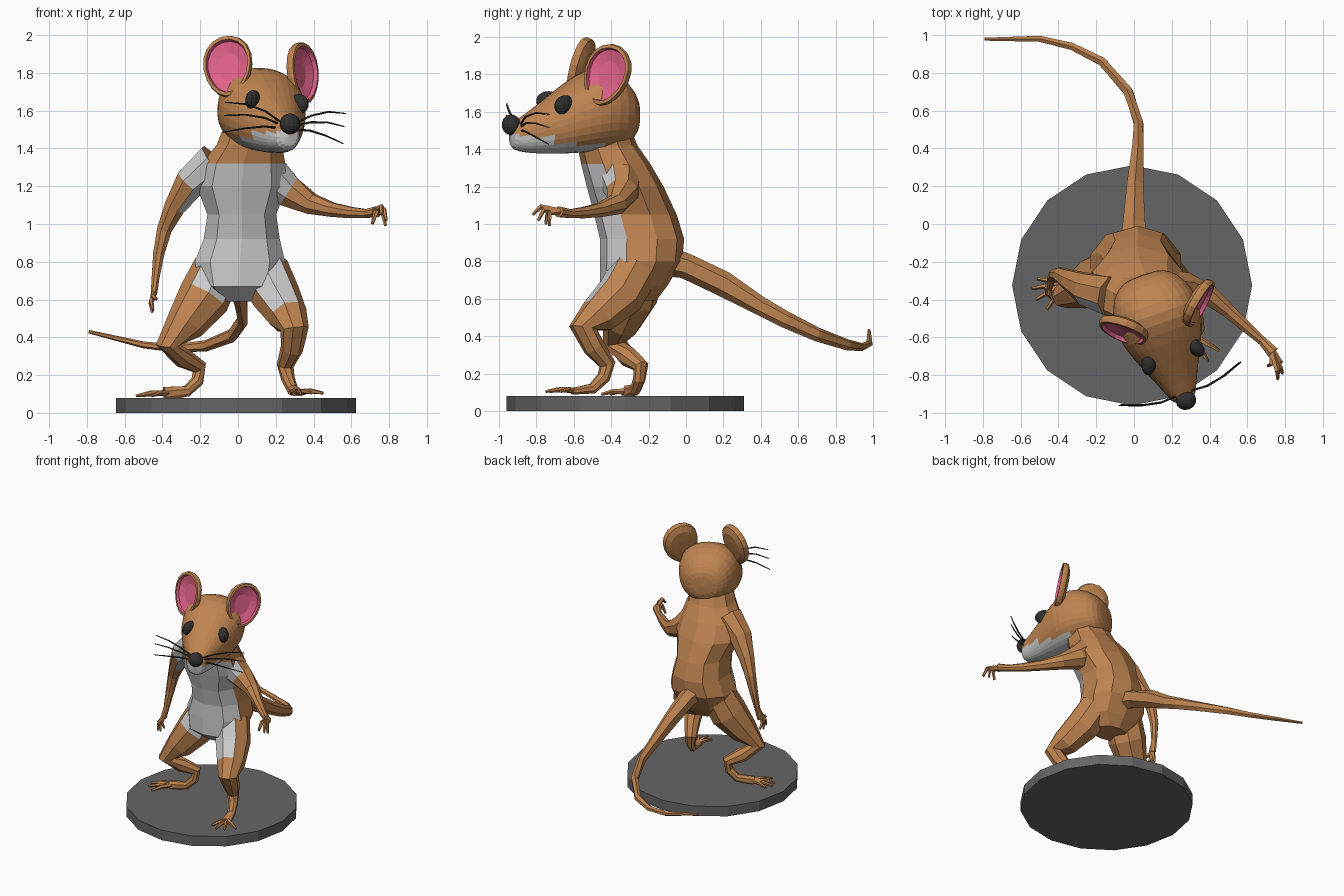
import bpy, bmesh
from math import cos, sin, pi, radians, copysign
from mathutils import Vector as V, Matrix as M


def material(name, r, g, b):
    m = bpy.data.materials.new(name)
    m.diffuse_color = (r, g, b, 1)
    return m


FUR = material("fur", 0.52, 0.23, 0.08)
BELLY = material("belly", 0.62, 0.62, 0.62)
PINK = material("ear_pink", 0.75, 0.12, 0.25)
DARK = material("dark", 0.03, 0.03, 0.03)
STONE = material("stone", 0.13, 0.13, 0.13)


def finish(name, bm, mats, matrix=None):
    bmesh.ops.recalc_face_normals(bm, faces=bm.faces)
    me = bpy.data.meshes.new(name)
    bm.to_mesh(me)
    bm.free()
    ob = bpy.data.objects.new(name, me)
    bpy.context.collection.objects.link(ob)
    for m in mats:
        me.materials.append(m)
    if matrix:
        ob.matrix_world = matrix
    return ob


def bridge(bm, rings):
    """Skin rings of vertices, returning a face list per band."""
    bands = []
    for a, b in zip(rings, rings[1:]):
        n = len(a)
        bands.append([bm.faces.new((a[i], a[(i + 1) % n], b[(i + 1) % n], b[i])) for i in range(n)])
    return bands + [[bm.faces.new(rings[0])], [bm.faces.new(rings[-1])]]


def add_loft(bm, pts, n, ref, axis=None, power=2.0):
    """pts: (x, y, z, r) or (x, y, z, r_side, r_ref)."""
    cs = [V(p[:3]) for p in pts]
    rings = []
    for i, p in enumerate(pts):
        t = V(axis) if axis else (cs[min(i + 1, len(cs) - 1)] - cs[max(i - 1, 0)])
        t.normalize()
        side = t.cross(V(ref)).normalized()
        up = side.cross(t)
        ring = []
        for k in range(n):
            a = 2 * pi * (k + 0.5) / n
            c, s = (copysign(abs(f) ** (2 / power), f) for f in (cos(a), sin(a)))
            ring.append(bm.verts.new(cs[i] + side * c * p[3] + up * s * p[-1]))
        rings.append(ring)
    bridge(bm, rings)


def lofts(name, paths, n, ref, mats=(FUR,), matrix=None, **kw):
    bm = bmesh.new()
    for p in paths:
        add_loft(bm, p, n, ref, **kw)
    return finish(name, bm, mats, matrix)


def paint(ob, test):
    for f in ob.data.polygons:
        if test(f.center, f.normal):
            f.material_index = 1


def digits(name, root, tips, lift, r, ref):
    """Toes or fingers: jointed tubes from one root."""
    root = V(root)
    paths = []
    for tip in tips:
        tip = V(tip)
        mid = root.lerp(tip, 0.55) + V(lift)
        paths.append([(*root, r * 1.2), (*mid, r), (*tip, r * 0.55)])
    return lofts(name, paths, 5, ref)


def ball(name, loc, scale, matrix, mat, rot=0):
    bm = bmesh.new()
    bmesh.ops.create_uvsphere(bm, u_segments=14, v_segments=9, radius=1)
    bm.transform(M.Translation(loc) @ M.Rotation(rot, 4, 'Z') @ M.Diagonal((*scale, 1)))
    return finish(name, bm, [mat], matrix)


# base disc
bm = bmesh.new()
bmesh.ops.create_cone(bm, cap_ends=True, segments=16, radius1=0.635, radius2=0.635, depth=0.08,
                      matrix=M.Translation((-0.01, -0.325, 0.04)))
finish("base", bm, [STONE])

# torso
torso = lofts("torso", [[
    (0.01, -0.26, 0.59, 0.12, 0.10), (0.01, -0.28, 0.67, 0.22, 0.18),
    (0.01, -0.24, 0.80, 0.25, 0.22), (0.02, -0.235, 0.92, 0.21, 0.225),
    (0.02, -0.27, 1.05, 0.19, 0.22), (0.02, -0.325, 1.20, 0.25, 0.205),
    (0.03, -0.375, 1.32, 0.23, 0.185), (0.06, -0.42, 1.42, 0.18, 0.16),
    (0.09, -0.44, 1.52, 0.17, 0.14)]], 10, (0, -1, 0), (FUR, BELLY), axis=(0, 0, 1), power=2.3)
paint(torso, lambda c, n: n.y < -0.5 and 0.6 < c.z < 1.34)

# legs
left_leg = lofts("left_leg", [[
    (-0.11, -0.25, 0.76, 0.13), (-0.18, -0.29, 0.61, 0.14), (-0.28, -0.345, 0.47, 0.105),
    (-0.37, -0.38, 0.36, 0.065), (-0.29, -0.31, 0.29, 0.055), (-0.205, -0.24, 0.24, 0.042),
    (-0.215, -0.25, 0.17, 0.034), (-0.27, -0.27, 0.115, 0.03),
    (-0.39, -0.32, 0.10, 0.04, 0.018)]], 8, (0.5, -0.86, 0), (FUR, BELLY))
right_leg = lofts("right_leg", [[
    (0.14, -0.27, 0.76, 0.13), (0.20, -0.35, 0.62, 0.13), (0.265, -0.47, 0.51, 0.105),
    (0.30, -0.55, 0.445, 0.075), (0.285, -0.49, 0.34, 0.06), (0.25, -0.42, 0.25, 0.045),
    (0.265, -0.44, 0.18, 0.036), (0.29, -0.50, 0.12, 0.03),
    (0.32, -0.61, 0.105, 0.018, 0.04)]], 8, (0.95, 0.3, 0), (FUR, BELLY))
for leg in (left_leg, right_leg):
    paint(leg, lambda c, n: n.y < -0.5 and c.z > 0.6)
digits("left_toes", (-0.37, -0.31, 0.105), [(-0.51, -0.29, 0.09), (-0.54, -0.34, 0.09), (-0.52, -0.40, 0.09),
       (-0.46, -0.45, 0.09)], (0, 0, 0.008), 0.014, (0, 0, 1))
digits("right_toes", (0.315, -0.59, 0.11), [(0.27, -0.72, 0.105), (0.33, -0.75, 0.105), (0.39, -0.73, 0.105),
       (0.45, -0.67, 0.105)], (0, 0, 0.008), 0.014, (0, 0, 1))

# arms
left_arm = lofts("left_arm", [[
    (-0.12, -0.38, 1.33, 0.11), (-0.25, -0.345, 1.22, 0.09), (-0.335, -0.30, 1.09, 0.06),
    (-0.39, -0.27, 0.97, 0.042), (-0.42, -0.27, 0.84, 0.032), (-0.437, -0.29, 0.71, 0.022),
    (-0.445, -0.32, 0.63, 0.018, 0.036)]], 8, (0, -1, 0), (FUR, BELLY))
right_arm = lofts("right_arm", [[
    (0.13, -0.36, 1.28, 0.13), (0.27, -0.34, 1.17, 0.09), (0.39, -0.37, 1.105, 0.058),
    (0.50, -0.46, 1.075, 0.040), (0.60, -0.55, 1.06, 0.032), (0.68, -0.62, 1.055, 0.025),
    (0.735, -0.68, 1.065, 0.035, 0.03)]], 8, (0, 0, 1), (FUR, BELLY))
for arm in (left_arm, right_arm):
    paint(arm, lambda c, n: n.y < -0.4 and abs(c.x) < 0.29)
digits("left_fingers", (-0.445, -0.32, 0.64), [(-0.45, -0.30, 0.54), (-0.455, -0.34, 0.53), (-0.45, -0.38, 0.55),
       (-0.43, -0.40, 0.60)], (-0.012, -0.01, 0), 0.013, (0, -1, 0))
digits("right_fingers", (0.73, -0.67, 1.065), [(0.78, -0.73, 0.99), (0.785, -0.79, 1.02), (0.76, -0.82, 1.05),
       (0.71, -0.75, 1.00)], (0.012, -0.025, 0.035), 0.015, (0, 0, 1))

# tail
lofts("tail", [[
    (0, -0.10, 0.80, 0.08), (0, 0.0, 0.775, 0.068), (0.005, 0.2, 0.68, 0.05, 0.068), (0.02, 0.4, 0.56, 0.035, 0.05),
    (0.025, 0.53, 0.49, 0.028, 0.045), (-0.03, 0.70, 0.41, 0.028, 0.038), (-0.17, 0.86, 0.355, 0.026, 0.03),
    (-0.33, 0.94, 0.342, 0.022), (-0.50, 0.98, 0.36, 0.018), (-0.79, 0.978, 0.43, 0.009)]], 6, (0, 0, 1))

# head, built facing -y and then turned towards the raised arm
H = (M.Translation((0.12, -0.48, 1.6)) @ M.Rotation(radians(19.6), 4, 'Z')
     @ M.Rotation(radians(5), 4, 'Y') @ M.Translation((0, 0, -1.6)))
head = lofts("head", [[
    (0, 0.225, 1.58, 0.08, 0.08), (0, 0.20, 1.585, 0.15, 0.135), (0, 0.12, 1.605, 0.215, 0.2),
    (0, 0, 1.615, 0.24, 0.23), (0, -0.10, 1.59, 0.228, 0.214), (0, -0.22, 1.545, 0.178, 0.174),
    (0, -0.34, 1.50, 0.12, 0.127), (0, -0.43, 1.475, 0.08, 0.092),
    (0, -0.485, 1.468, 0.058, 0.065)]], 16, (0, 0, 1), (FUR, BELLY), H, axis=(0, -1, 0), power=2.3)
head.modifiers.new("round", 'SUBSURF').levels = 1
bpy.context.view_layer.objects.active = head
bpy.ops.object.modifier_apply(modifier="round")
for f in head.data.polygons:
    f.use_smooth = False
paint(head, lambda c, n: c.z < (1.48 if c.y < -0.3 else 1.44))

# nose and eyes
ball("nose", (0, -0.48, 1.53), (0.055, 0.05, 0.055), H, DARK)
for side, s in (("left", -1), ("right", 1)):
    ball(side + "_eye", (s * 0.128, -0.225, 1.645), (0.04, 0.068, 0.054), H, DARK, s * radians(25))

    # cupped ear: rings run from the back, over the rim, into the pink bowl
    bm = bmesh.new()
    rings = []
    for k, y in ((0.3, 0.045), (0.7, 0.04), (0.96, 0.02), (1.0, 0), (0.97, -0.02), (0.86, -0.022),
                 (0.82, 0.0), (0.45, 0.018)):
        ring = []
        for i in range(18):
            a = 2 * pi * i / 18
            w = 0.135 * (1 + 0.13 * sin(a))
            ring.append(bm.verts.new((w * k * cos(a), y, 0.17 * k * sin(a))))
        rings.append(ring)
    bands = bridge(bm, rings)
    for band in (bands[5], bands[6], bands[-1]):
        for f in band:
            f.material_index = 1
    place = (H @ M.Translation((s * 0.21, -0.02, 1.815)) @ M.Rotation(s * radians(37), 4, 'Z')
             @ M.Rotation(s * radians(12), 4, 'Y') @ M.Rotation(radians(-12), 4, 'X'))
    finish(side + "_ear", bm, [FUR, PINK], place)

    # three curved whiskers
    paths = [[(s * 0.04, -0.44, 1.52 + d * 0.2, 0.006), (s * 0.13, -0.445, 1.545 + d * 0.5, 0.006),
              (s * 0.23, -0.425, 1.55 + d * 0.8, 0.005), (s * 0.34, -0.385, 1.535 + d, 0.003)]
             for d in (0.08, 0.01, -0.08)]
    lofts(side + "_whiskers", paths, 5, (0, 0, 1), (DARK,), H)
